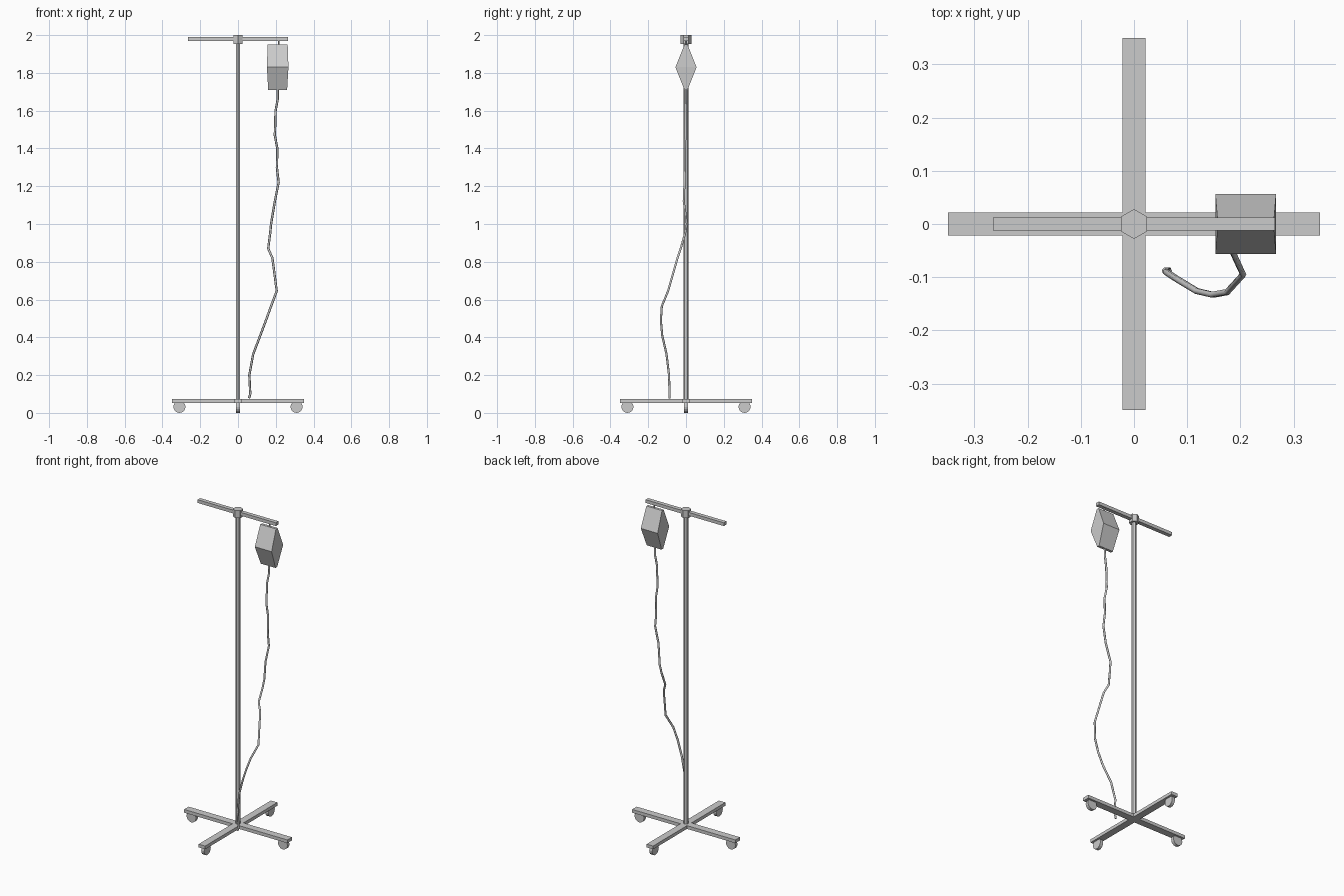
import bpy, bmesh
from math import pi

if "Cube" in bpy.data.objects:
    bpy.data.objects.remove(bpy.data.objects["Cube"])


def box(name, center, size):
    bpy.ops.mesh.primitive_cube_add(size=1, location=center)
    ob = bpy.context.object
    ob.name = name
    ob.scale = size
    return ob


def cyl(name, center, radius, depth, sides, rot=(0, 0, 0)):
    bpy.ops.mesh.primitive_cylinder_add(vertices=sides, radius=radius, depth=depth,
                                        location=center, rotation=rot)
    bpy.context.object.name = name
    return bpy.context.object


def tube(name, points, radius):
    cu = bpy.data.curves.new(name, 'CURVE')
    cu.dimensions = '3D'
    cu.bevel_depth = radius
    cu.bevel_resolution = 1
    cu.use_fill_caps = True
    sp = cu.splines.new('POLY')
    sp.points.add(len(points) - 1)
    for p, co in zip(sp.points, points):
        p.co = (*co, 1)
    ob = bpy.data.objects.new(name, cu)
    bpy.context.collection.objects.link(ob)
    return ob


# Crossed base and its four wheels
box("base_leg_x", (0, 0, 0.063), (0.70, 0.044, 0.02))
box("base_leg_y", (0, 0, 0.063), (0.044, 0.70, 0.02))
for s in (-1, 1):
    cyl("wheel_x", (s * 0.31, 0, 0.032), 0.032, 0.02, 16, (pi / 2, 0, 0))
    cyl("wheel_y", (0, s * 0.31, 0.032), 0.032, 0.02, 16, (0, pi / 2, 0))

# Pole, hexagonal collar and hanging bar
cyl("pole", (0, 0, 1.015), 0.0135, 1.91, 6)
cyl("top_collar", (0, 0, 1.977), 0.028, 0.046, 6)
box("hanging_bar", (0, 0, 1.98), (0.53, 0.025, 0.02))

# Fluid bag: stacked rectangles (x min, x max, half thickness, z)
bm = bmesh.new()
rings = []
for x0, x1, t, z in ((0.16, 0.26, 0.008, 1.71), (0.153, 0.267, 0.056, 1.83),
                     (0.157, 0.263, 0.008, 1.95)):
    rings.append([bm.verts.new(c) for c in
                  ((x0, -t, z), (x1, -t, z), (x1, t, z), (x0, t, z))])
for a, b in zip(rings, rings[1:]):
    for i in range(4):
        j = (i + 1) % 4
        bm.faces.new((a[i], a[j], b[j], b[i]))
bm.faces.new(rings[0][::-1])
bm.faces.new(rings[-1])
me = bpy.data.meshes.new("fluid_bag")
bm.to_mesh(me)
bm.free()
bpy.context.collection.objects.link(bpy.data.objects.new("fluid_bag", me))

# Hanger between bar and bag
cyl("bag_hanger", (0.215, 0, 1.96), 0.005, 0.03, 6)

# Drip line
tube("drip_line", [
    (0.21, 0, 1.715), (0.21, 0, 1.66), (0.199, -0.003, 1.60), (0.195, -0.003, 1.47),
    (0.208, -0.006, 1.40), (0.206, -0.006, 1.30), (0.215, -0.008, 1.22),
    (0.195, -0.012, 1.12), (0.175, 0.005, 1.00), (0.170, -0.005, 0.95),
    (0.160, -0.028, 0.87), (0.182, -0.045, 0.82), (0.205, -0.095, 0.645),
    (0.175, -0.128, 0.565), (0.148, -0.133, 0.49), (0.118, -0.126, 0.41),
    (0.080, -0.103, 0.31), (0.060, -0.09, 0.20), (0.065, -0.087, 0.10),
    (0.058, -0.088, 0.078)], 0.0062)
